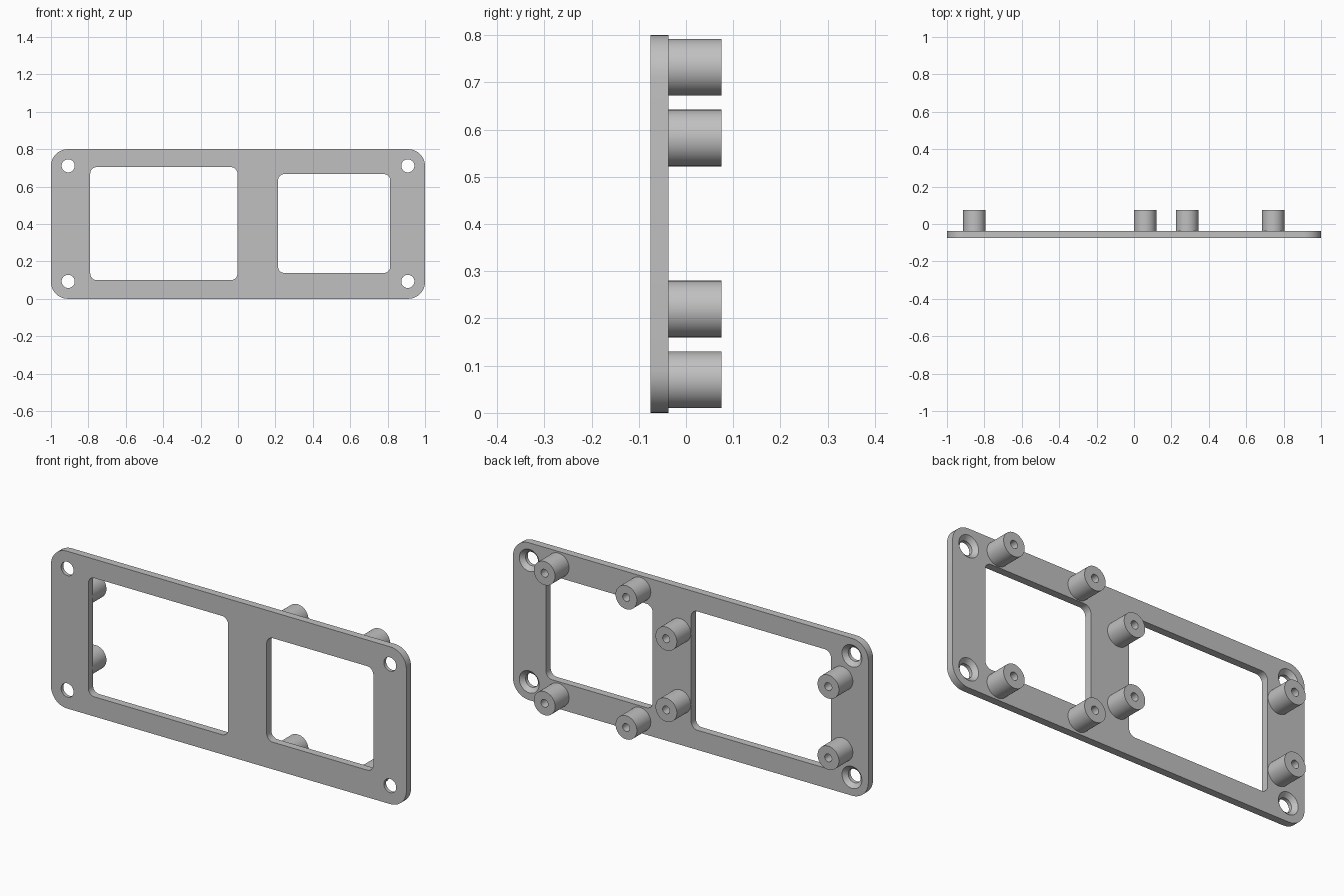
import bpy, bmesh
from math import cos, sin, pi, radians
from mathutils import Matrix

cube = bpy.data.objects.get("Cube")
if cube:
    bpy.data.objects.remove(cube)

FRONT, BACK, TIP = -0.075, -0.037, 0.075

grey = bpy.data.materials.new("plain grey")
grey.use_nodes = True
colour = (0.53, 0.53, 0.53, 1)
grey.diffuse_color = colour
grey.node_tree.nodes["Principled BSDF"].inputs["Base Color"].default_value = colour


def make_object(name, bm):
    bmesh.ops.recalc_face_normals(bm, faces=bm.faces)
    mesh = bpy.data.meshes.new(name)
    bm.to_mesh(mesh)
    bm.free()
    mesh.materials.append(grey)
    obj = bpy.data.objects.new(name, mesh)
    bpy.context.collection.objects.link(obj)
    return obj


def rounded_slab(name, x0, x1, z0, z1, radius, y0, y1, steps=10):
    """Rounded rectangle in XZ, extruded along y."""
    bm = bmesh.new()
    centres = [(x1 - radius, z1 - radius), (x0 + radius, z1 - radius),
               (x0 + radius, z0 + radius), (x1 - radius, z0 + radius)]
    ring = []
    for quarter, (cx, cz) in enumerate(centres):
        for i in range(steps + 1):
            a = (quarter + i / steps) * pi / 2
            ring.append(bm.verts.new((cx + radius * cos(a), y0, cz + radius * sin(a))))
    face = bm.faces.new(ring)
    new = bmesh.ops.extrude_face_region(bm, geom=[face])["geom"]
    moved = [v for v in new if isinstance(v, bmesh.types.BMVert)]
    bmesh.ops.translate(bm, verts=moved, vec=(0, y1 - y0, 0))
    return make_object(name, bm)


def lathe(name, x, z, profile, sides=40):
    """Closed solid turned about a y-axis line through (x, z); profile is (radius, y)."""
    bm = bmesh.new()
    rings = []
    for r, y in profile:
        count = sides if r else 1
        rings.append([bm.verts.new((x + r * cos(2 * pi * i / sides), y,
                                    z + r * sin(2 * pi * i / sides))) for i in range(count)])
    for a, b in zip(rings, rings[1:]):
        for i in range(sides):
            j = (i + 1) % sides
            bm.faces.new((a[i], a[j], b[j], b[i]))
    bm.faces.new(rings[0])
    bm.faces.new(rings[-1])
    return make_object(name, bm)


def cut(target, cutter):
    mod = target.modifiers.new("cut", "BOOLEAN")
    mod.operation = "DIFFERENCE"
    mod.solver = "EXACT"
    mod.object = cutter
    bpy.context.view_layer.objects.active = target
    bpy.ops.object.modifier_apply(modifier=mod.name)
    bpy.data.objects.remove(cutter)


def smooth(obj):
    bpy.ops.object.select_all(action="DESELECT")
    obj.select_set(True)
    bpy.context.view_layer.objects.active = obj
    bpy.ops.object.shade_smooth_by_angle(angle=radians(30))


# Face plate with two rounded windows
plate = rounded_slab("face_plate", -1, 1, 0, 0.8, 0.09, FRONT, BACK)
cut(plate, rounded_slab("large_window_cutter", -0.79, -0.003, 0.10, 0.704, 0.035, -0.2, 0.2))
cut(plate, rounded_slab("small_window_cutter", 0.214, 0.814, 0.138, 0.667, 0.035, -0.2, 0.2))

# Corner screw holes, countersunk from the back
for x in (-0.908, 0.908):
    for z in (0.093, 0.711):
        cut(plate, lathe("screw_hole_cutter", x, z,
                         [(0.035, -0.1), (0.035, -0.057), (0.056, BACK), (0.056, 0)]))
smooth(plate)

# Hollow standoffs behind the plate, a set of four around each window
sets = {"large_window_standoff": ((-0.853, 0.059), (0.22, 0.582)),
        "small_window_standoff": ((0.284, 0.744), (0.07, 0.732))}
for name, (xs, zs) in sets.items():
    for x in xs:
        for z in zs:
            smooth(lathe(name, x, z, [(0.06, BACK), (0.06, TIP),
                                      (0.02, TIP), (0.02, BACK + 0.01)]))
